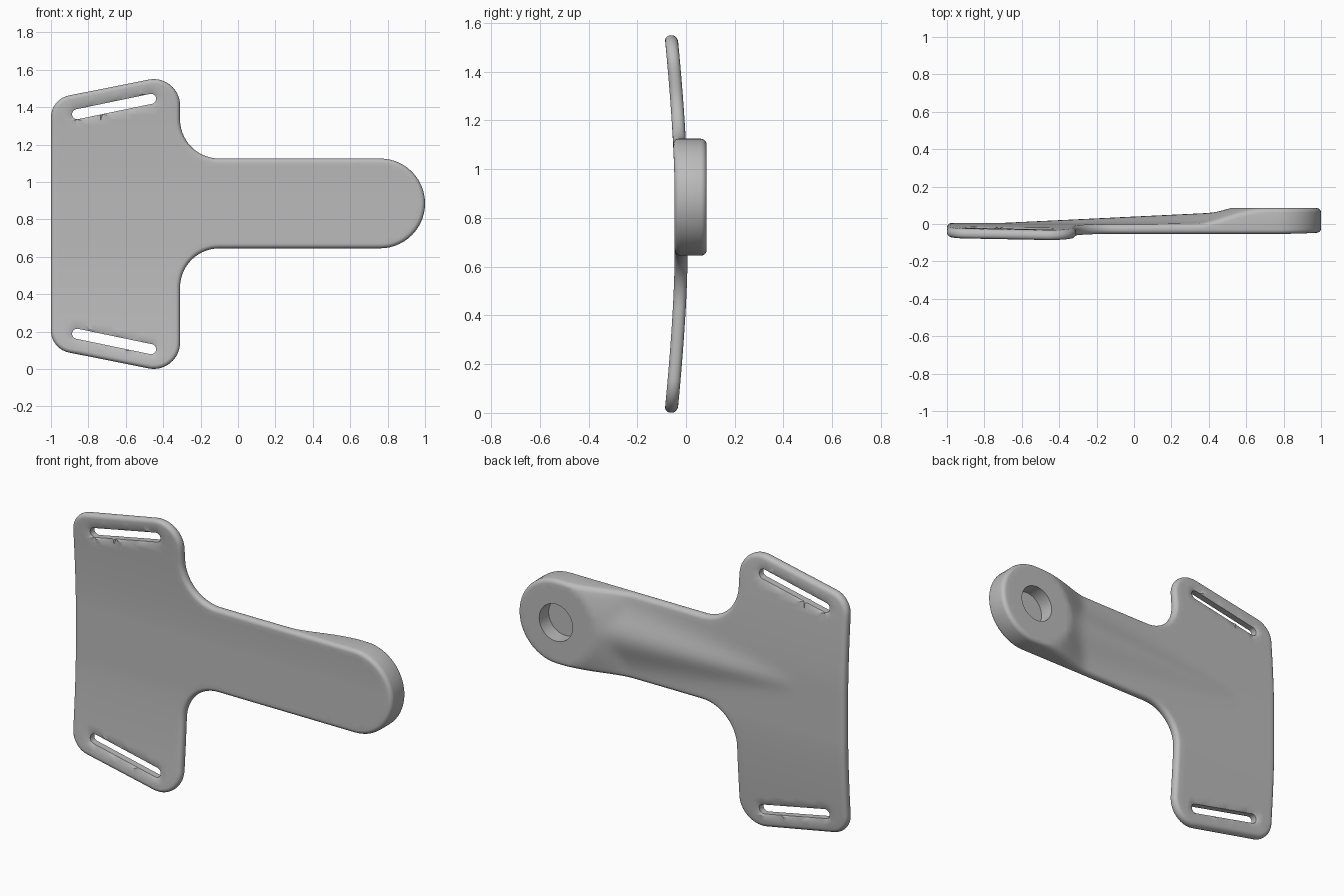
import bpy, bmesh, math
from mathutils import Vector
from mathutils.geometry import delaunay_2d_cdt, intersect_point_line

if "Cube" in bpy.data.objects:
    bpy.data.objects.remove(bpy.data.objects["Cube"], do_unlink=True)

HEIGHT, STEP = 1.55, 0.028
BOSS, BOSS_R, HOLE_R = Vector((0.76, 0.885)), 0.24, 0.105
BOSS_Y, FLOOR_Y, THICK = 0.085, 0.0, 0.053


def rounded(corners, segs=14):
    """Closed outline from (x, z, radius) corners, evenly subdivided."""
    pts, n = [], len(corners)
    for i, (x, z, r) in enumerate(corners):
        p = Vector((x, z))
        a = (Vector(corners[i - 1][:2]) - p).normalized()
        b = (Vector(corners[(i + 1) % n][:2]) - p).normalized()
        half = a.angle(b) / 2
        mid = (a + b).normalized()
        c = p + mid * r / math.sin(half)
        sweep = math.pi / 2 - half
        side = 1 if a.x * b.y - a.y * b.x > 0 else -1
        for k in range(segs + 1):
            t = side * sweep * (1 - 2 * k / segs)
            d = Vector((-mid.x * math.cos(t) + mid.y * math.sin(t),
                        -mid.x * math.sin(t) - mid.y * math.cos(t)))
            q = c + d * r
            if not pts or (q - pts[-1]).length > 1e-4:
                pts.append(q)
    out = []
    for i, p in enumerate(pts):
        q = pts[(i + 1) % len(pts)]
        m = max(1, math.ceil((q - p).length / STEP))
        out += [p.lerp(q, k / m) for k in range(m)]
    return out


def capsule(a, b, r):
    d = (b - a).normalized()
    n = Vector((-d.y, d.x)) * r
    e = d * r
    return rounded([(*p, r * 0.999) for p in (a - e - n, b + e - n, b + e + n, a - e + n)], 8)


def area(loop):
    return sum(p.x * q.y - p.y * q.x for p, q in zip(loop, loop[1:] + loop[:1]))


def offset(loop, d):
    """Move a loop towards its own inside by d."""
    s = math.copysign(d, area(loop))
    res = []
    for i, p in enumerate(loop):
        t = (loop[(i + 1) % len(loop)] - loop[i - 1]).normalized()
        res.append(p + Vector((-t.y, t.x)) * s)
    return res


def inside(p, loop):
    hit = False
    for a, b in zip(loop, loop[1:] + loop[:1]):
        if (a.y > p.y) != (b.y > p.y) and p.x < a.x + (p.y - a.y) * (b.x - a.x) / (b.y - a.y):
            hit = not hit
    return hit


def near(p, loop, d):
    return any((p - q).length < d for q in loop)


# Front surface: bowed plate, nearly flat along the arm
def front_y(p):
    u = abs(p.y - HEIGHT / 2) / (HEIGHT / 2)
    return -0.047 - 0.041 * max(0, (u - 0.2) / 0.8) ** 1.5


# Back surface: plate thickness plus tapered rib and raised boss
def back_y(p):
    base = front_y(p) + THICK
    t = min(1, max(0, (p.x + 0.7) / 1.15))
    rib = 0.7 * t * math.exp(-((p.y - BOSS.y) / (0.03 + 0.11 * t)) ** 2)
    s = min(1, max(0, (0.5 - (p - BOSS).length) / (0.5 - BOSS_R)))
    rise = s * s * (2 - s)
    blend = min(1, (rib ** 6 + rise ** 6) ** (1 / 6))
    return base + (BOSS_Y - base) * blend


# Outline and strap slots
upper = [(-0.31, 1.125, 0.21), (-0.31, 1.58, 0.14), (-1, 1.443, 0.12)]
lower = [(-1, HEIGHT - 1.443, 0.12), (-0.31, HEIGHT - 1.58, 0.14), (-0.31, 0.645, 0.21)]
outline = rounded([(1, 1.125, 0.24)] + upper + lower + [(1, 0.645, 0.24)])
if (outline[0] - outline[-1]).length < 1e-4:
    outline.pop()
slot_a, slot_b = Vector((-0.86, 1.362)), Vector((-0.465, 1.444))
flip = lambda v: Vector((v.x, HEIGHT - v.y))
slots = [capsule(slot_a, slot_b, 0.027), capsule(flip(slot_a), flip(slot_b), 0.027)]

# Sample points: rounded rim rings, boss hole, boss edge and interior grid
points, drops, edges = [], [], []


def add_ring(loop, drop):
    n, k = len(points), len(loop)
    points.extend(loop)
    drops.extend([drop] * k)
    edges.extend((n + i, n + (i + 1) % k) for i in range(k))


def add_rim(loop, r, steps, sign):
    for k in range(steps + 1):
        a = math.pi / 2 * k / steps
        ring = offset(loop, sign * r * (1 - math.cos(a)))
        add_ring(ring, r * (1 - math.sin(a)))
    return ring


def circle(r, n):
    return [BOSS + Vector((math.cos(a), math.sin(a))) * r
            for a in (2 * math.pi * i / n for i in range(n))]


inner = add_rim(outline, 0.024, 5, 1)
slot_rims = [add_rim(s, 0.008, 2, -1) for s in slots]
hole = circle(HOLE_R, 48)
add_ring(hole, 0)
boss_edge = [p for p in circle(BOSS_R, 72) if p.x < BOSS.x - 0.11]
points += boss_edge
drops += [0] * len(boss_edge)
keep_clear = inner + slot_rims[0] + slot_rims[1] + hole + boss_edge
for i in range(int(2 / STEP)):
    for j in range(int(HEIGHT / STEP)):
        p = Vector((-1 + (i + 0.5) * STEP, (j + 0.5) * STEP))
        if inside(p, inner) and not near(p, keep_clear, STEP * 0.55) \
                and not any(inside(p, s) for s in slot_rims):
            points.append(p)
            drops.append(0)

verts, _, tris, origin, _, _ = delaunay_2d_cdt(points, edges, [], 0, 1e-6)
drop = [drops[o[0]] if o else 0 for o in origin]

# Front and back sheets, joined by walls along every open border
bm = bmesh.new()
front = [bm.verts.new((p.x, front_y(p) + d, p.y)) for p, d in zip(verts, drop)]
back = [bm.verts.new((p.x, back_y(p) - d, p.y)) for p, d in zip(verts, drop)]
floor = {}


def floor_vert(i):
    if i not in floor:
        floor[i] = bm.verts.new((verts[i].x, FLOOR_Y, verts[i].y))
    return floor[i]


border = {}
for tri in tris:
    c = sum((verts[i] for i in tri), Vector((0, 0))) / 3
    if not inside(c, outline) or any(inside(c, s) for s in slots):
        continue
    in_hole = inside(c, hole)
    bm.faces.new([front[i] for i in tri])
    bm.faces.new([floor_vert(i) if in_hole else back[i] for i in reversed(tri)])
    for k in range(3):
        border.setdefault(frozenset((tri[k], tri[k - 1])), []).append(in_hole)
for edge, sides in border.items():
    a, b = edge
    if len(sides) == 1:
        bm.faces.new((front[a], front[b], back[b], back[a]))
    elif sides[0] != sides[1]:
        bm.faces.new((back[a], back[b], floor[b], floor[a]))
bmesh.ops.delete(bm, geom=[v for v in bm.verts if not v.link_faces], context="VERTS")
bmesh.ops.recalc_face_normals(bm, faces=bm.faces)

mesh = bpy.data.meshes.new("strap_bracket")
bm.to_mesh(mesh)
bm.free()
bracket = bpy.data.objects.new("strap_bracket", mesh)
bpy.context.collection.objects.link(bracket)

grey = bpy.data.materials.new("plain_grey")
grey.use_nodes = True
grey.diffuse_color = (0.5, 0.5, 0.5, 1)
grey.node_tree.nodes["Principled BSDF"].inputs["Base Color"].default_value = (0.5, 0.5, 0.5, 1)
mesh.materials.append(grey)

bpy.ops.object.select_all(action="DESELECT")
bracket.select_set(True)
bpy.context.view_layer.objects.active = bracket
bpy.ops.object.shade_smooth_by_angle(angle=math.radians(32))
